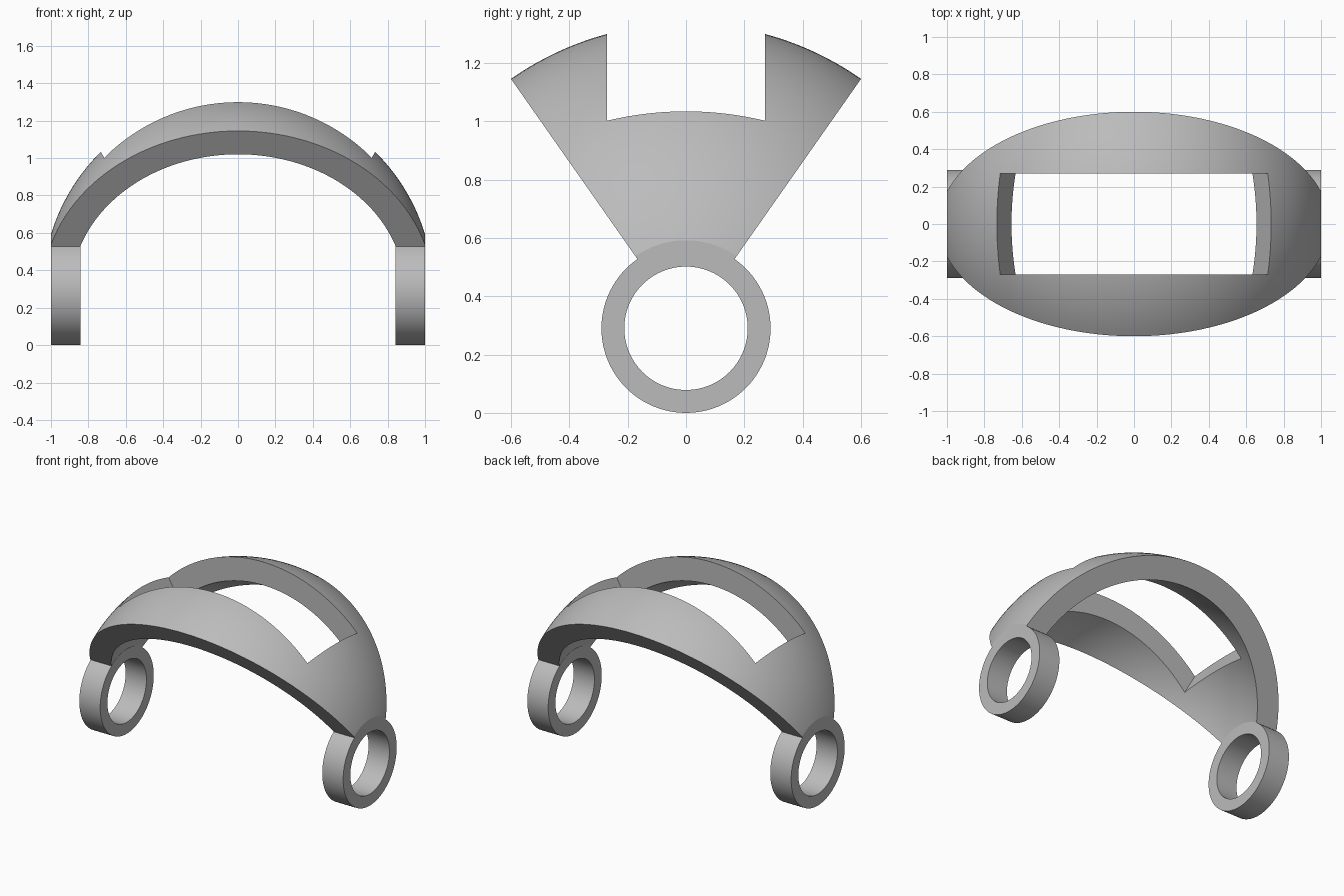
import bpy, bmesh
from math import sin, cos, asin, radians, sqrt, pi

if "Cube" in bpy.data.objects:
    bpy.data.objects.remove(bpy.data.objects["Cube"], do_unlink=True)

AXIS_Z = 0.29                      # height of the pivot axis
R_OUT, R_IN = 1.0445, 0.892        # spherical shell radii
RING_OUT, RING_IN = 0.29, 0.2115   # pivot ring radii
X_OUT, X_IN = 1.0, 0.842           # pivot ring side planes
ROOT = 0.25                        # shell root, buried inside the ring
SWEEP = radians(35.06)             # half angle of the band

grey = bpy.data.materials.new("plain_grey")
grey.use_nodes = True
colour = (0.5, 0.5, 0.5, 1)
grey.diffuse_color = colour
grey.node_tree.nodes["Principled BSDF"].inputs["Base Color"].default_value = colour


def lathe(name, profile, start, end, steps):
    """Sweep a closed (x, radius) profile around the pivot axis."""
    bm = bmesh.new()
    full = end - start > 2 * pi - 0.001
    rows = []
    for i in range(steps if full else steps + 1):
        a = start + (end - start) * i / steps
        rows.append([bm.verts.new((x, r * sin(a), AXIS_Z + r * cos(a))) for x, r in profile])
    n = len(profile)
    for i in range(steps):
        a, b = rows[i], rows[(i + 1) % len(rows)]
        for j in range(n):
            k = (j + 1) % n
            bm.faces.new((a[j], a[k], b[k], b[j]))
    if not full:
        bm.faces.new(rows[0])
        bm.faces.new(rows[-1])
    return finish(name, bm)


def finish(name, bm):
    bmesh.ops.recalc_face_normals(bm, faces=bm.faces)
    mesh = bpy.data.meshes.new(name)
    bm.to_mesh(mesh)
    bm.free()
    mesh.materials.append(grey)
    obj = bpy.data.objects.new(name, mesh)
    bpy.context.collection.objects.link(obj)
    return obj


def arc(radius, x_end, steps=72):
    t = asin(x_end / radius)
    angles = [-t + 2 * t * i / steps for i in range(steps + 1)]
    return [(radius * sin(a), radius * cos(a)) for a in angles]


def boolean(target, tool, operation):
    mod = target.modifiers.new(operation.lower(), 'BOOLEAN')
    mod.operation, mod.object, mod.solver = operation, tool, 'EXACT'
    bpy.context.view_layer.objects.active = target
    bpy.ops.object.modifier_apply(modifier=mod.name)
    bpy.data.objects.remove(tool, do_unlink=True)


# Spherical band with flat sides
profile = arc(R_OUT, X_OUT) + [(X_OUT, ROOT)]
profile += arc(R_IN, sqrt(R_IN ** 2 - ROOT ** 2))[::-1] + [(-X_OUT, ROOT)]
visor = lathe("visor_band", profile, -SWEEP, SWEEP, 36)

# Pivot rings
for side, name in ((1, "left_ring"), (-1, "right_ring")):
    rect = [(side * X_OUT, RING_OUT), (side * X_IN, RING_OUT),
            (side * X_IN, RING_IN), (side * X_OUT, RING_IN)]
    boolean(visor, lathe(name, rect, 0, 2 * pi, 96), 'UNION')

# Window opening with sloping ends
bm = bmesh.new()
low, high = 0.45, 1.2
wide = [0.733 + (z - 0.743) / 1.76 for z in (low, high)]
outline = [(-wide[0], low), (wide[0], low), (wide[1], high), (-wide[1], high)]
ends = [[bm.verts.new((x, y, AXIS_Z + z)) for x, z in outline] for y in (-0.27, 0.27)]
for end in ends:
    bm.faces.new(end)
for j in range(4):
    k = (j + 1) % 4
    bm.faces.new((ends[0][j], ends[0][k], ends[1][k], ends[1][j]))
cutter = finish("window_cutter", bm)
cutter.hide_render = True
boolean(visor, cutter, 'DIFFERENCE')

# Smooth curved surfaces, keep the rims crisp
bpy.ops.object.select_all(action='DESELECT')
visor.select_set(True)
bpy.context.view_layer.objects.active = visor
bpy.ops.object.shade_smooth_by_angle(angle=radians(15))
